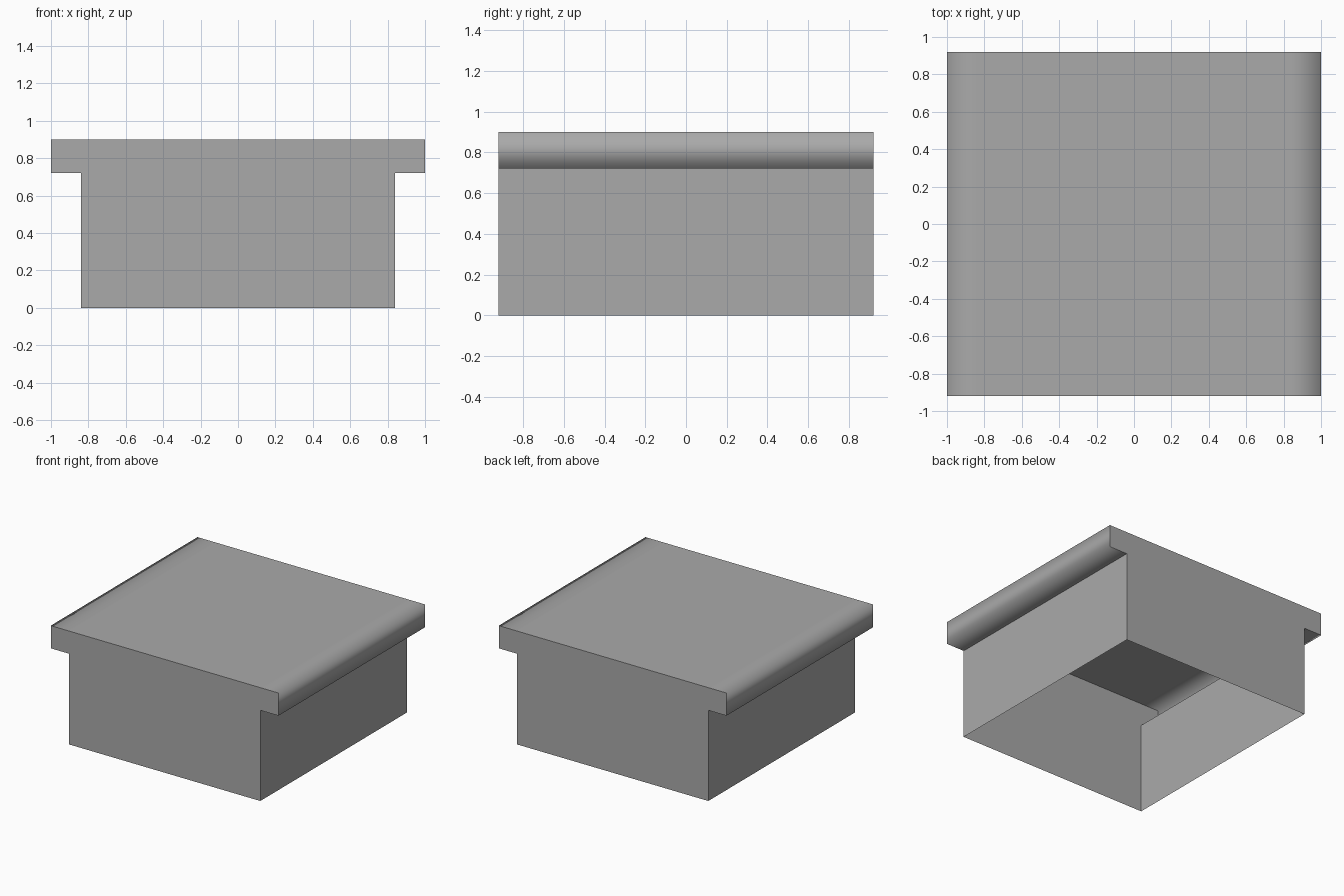
import bpy
import bmesh

cube = bpy.data.objects.get("Cube")
if cube:
    bpy.data.objects.remove(cube, do_unlink=True)

BODY, RIM, DEPTH = 0.84, 1.0, 0.92
LEDGE, TOP = 0.72, 0.90

# Single plain grey
grey = bpy.data.materials.new("plain_grey")
grey.use_nodes = True
colour = (0.4, 0.4, 0.4, 1)
grey.diffuse_color = colour
grey.node_tree.nodes["Principled BSDF"].inputs["Base Color"].default_value = colour

# T-shaped outline, open at the bottom, mirrored from one half
half = [(BODY, 0), (BODY, LEDGE), (RIM, LEDGE), (RIM, TOP), (BODY, TOP)]
outline = half + [(-x, z) for x, z in reversed(half)]

bm = bmesh.new()
front = [bm.verts.new((x, -DEPTH, z)) for x, z in outline]
back = [bm.verts.new((x, DEPTH, z)) for x, z in outline]

# Flat end panels
caps = [bm.faces.new(front), bm.faces.new(back[::-1])]

# Walls, overhanging rim and lid
for i in range(len(outline) - 1):
    face = bm.faces.new((front[i + 1], front[i], back[i], back[i + 1]))
    face.smooth = True

# Crisp edges around the end panels and where the walls meet the rim
for edge in [e for cap in caps for e in cap.edges]:
    edge.smooth = False
for i in (1, len(outline) - 2):
    bm.edges.get((front[i], back[i])).smooth = False

bmesh.ops.recalc_face_normals(bm, faces=bm.faces)
mesh = bpy.data.meshes.new("lidded_shell")
bm.to_mesh(mesh)
bm.free()
mesh.materials.append(grey)
bpy.context.collection.objects.link(bpy.data.objects.new("lidded_shell", mesh))
